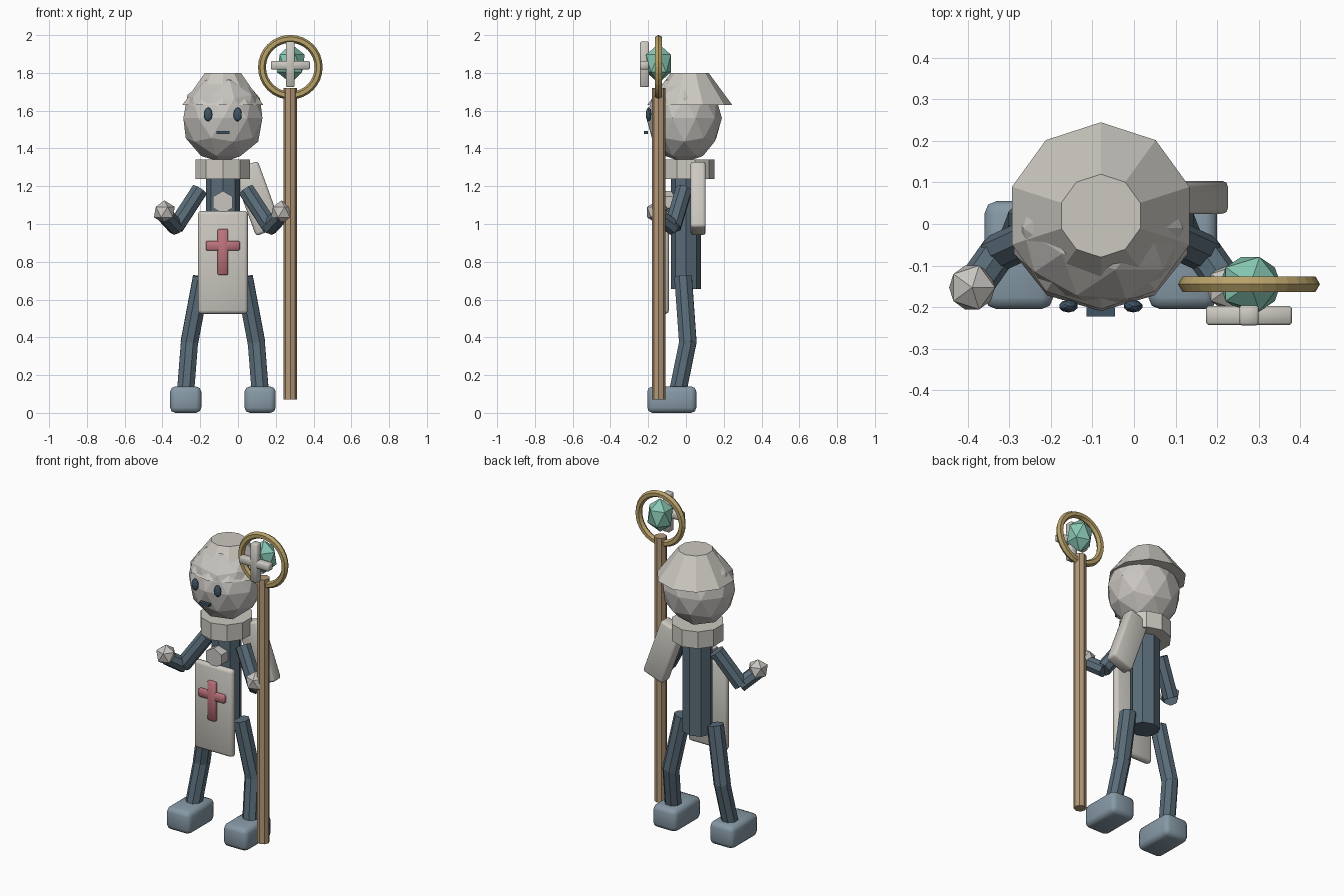
import bpy, math
from mathutils import Vector, Matrix

if "Cube" in bpy.data.objects:
    bpy.data.objects.remove(bpy.data.objects["Cube"])

CX = -0.08  # body centre line


def mat(name, *rgb):
    m = bpy.data.materials.new(name)
    m.diffuse_color = (*rgb, 1)
    m.use_nodes = True
    m.node_tree.nodes["Principled BSDF"].inputs["Base Color"].default_value = m.diffuse_color
    return m


CLOTH = mat("pale cloth", 0.60, 0.58, 0.53)
SKIN = mat("pale stone", 0.58, 0.56, 0.53)
BLUE = mat("slate blue", 0.10, 0.15, 0.19)
BOOT = mat("boot grey blue", 0.24, 0.32, 0.38)
DARK = mat("dark navy", 0.05, 0.09, 0.13)
RED = mat("dull red", 0.50, 0.17, 0.20)
WOOD = mat("wood", 0.46, 0.32, 0.19)
GOLD = mat("gold", 0.48, 0.36, 0.14)
GEM = mat("green gem", 0.25, 0.58, 0.46)


def finish(name, material):
    ob = bpy.context.object
    ob.name = name
    ob.data.materials.append(material)
    return ob


def box(name, loc, size, material, bevel=0.0, tilt=0.0, segs=2):
    bpy.ops.mesh.primitive_cube_add(size=1, location=loc)
    ob = finish(name, material)
    ob.data.transform(Matrix.Diagonal((*size, 1)))
    ob.rotation_euler.y = tilt
    if bevel:
        m = ob.modifiers.new("bevel", "BEVEL")
        m.width, m.segments = bevel, segs
    return ob


def ball(name, loc, size, material, sub):
    bpy.ops.mesh.primitive_ico_sphere_add(subdivisions=sub, radius=1, location=loc)
    ob = finish(name, material)
    ob.scale = size
    return ob


def cone(name, loc, r1, r2, height, material, sides):
    bpy.ops.mesh.primitive_cone_add(vertices=sides, radius1=r1, radius2=r2,
                                    depth=height, location=loc)
    return finish(name, material)


def rod(name, a, b, r, material, sides=8):
    a, b = Vector(a), Vector(b)
    ob = cone(name, (a + b) / 2, r, r, (b - a).length, material, sides)
    ob.rotation_euler = (b - a).to_track_quat('Z', 'Y').to_euler()
    return ob


# Head, helmet and face
ball("head", (CX, -0.01, 1.56), (0.22, 0.2, 0.235), SKIN, 2)
cone("helmet", (CX, 0.02, 1.715), 0.225, 0.10, 0.17, CLOTH, 10)
box("mouth", (CX, -0.212, 1.485), (0.068, 0.022, 0.016), DARK)

# Torso, collar, tabard and clasp
cone("collar", (CX, 0, 1.29), 0.152, 0.152, 0.105, CLOTH, 10)
torso = cone("torso", (CX, 0, 0.96), 0.09, 0.09, 0.61, BLUE, 8)
torso.scale.y = 0.88
box("tabard", (CX, -0.112, 0.797), (0.264, 0.045, 0.545), CLOTH, 0.018)
rod("clasp", (CX, -0.06, 1.115), (CX, -0.125, 1.115), 0.06, SKIN, 6)
box("tabard_cross_upright", (CX, -0.14, 0.852), (0.056, 0.024, 0.245), RED, 0.006, 0, 1)
box("tabard_cross_bar", (CX, -0.14, 0.885), (0.18, 0.023, 0.052), RED, 0.006, 0, 1)

# Limbs and eyes, mirrored across the body
for side, s in (("left", -1), ("right", 1)):
    def p(x, y, z):
        return (CX + s * x, y, z)
    ball(side + "_eye", p(0.078, -0.198, 1.58), (0.023, 0.015, 0.037), DARK, 2)
    rod(side + "_upper_arm", p(0.123, -0.012, 1.18), p(0.25, -0.07, 0.985), 0.046, BLUE)
    rod(side + "_forearm", p(0.245, -0.065, 0.98), p(0.305, -0.15, 1.045), 0.044, BLUE)
    ball(side + "_hand", p(0.31, -0.153, 1.063), (0.062,) * 3, SKIN, 1)
    rod(side + "_thigh", p(0.112, -0.015, 0.72), p(0.178, 0.01, 0.37), 0.05, BLUE)
    rod(side + "_shin", p(0.176, 0.012, 0.385), p(0.197, -0.042, 0.12), 0.049, BLUE)
    box(side + "_boot", p(0.197, -0.075, 0.07), (0.165, 0.26, 0.14), BOOT, 0.028)

# Satchel slung at the back of one side
box("satchel", (0.10, 0.064, 1.135), (0.145, 0.08, 0.37), CLOTH, 0.015, math.radians(-20))

# Staff with ring, gem and small cross
SX, SY = 0.277, -0.145
rod("staff_pole", (SX, SY, 0.07), (SX, SY, 1.72), 0.036, WOOD)
bpy.ops.mesh.primitive_torus_add(location=(SX, SY, 1.83), rotation=(math.pi / 2, 0, 0),
                                 major_segments=32, minor_segments=6,
                                 major_radius=0.15, minor_radius=0.021)
finish("staff_ring", GOLD)
ball("staff_gem", (SX + 0.003, SY, 1.85), (0.082, 0.077, 0.104), GEM, 1)
box("staff_cross_upright", (SX, -0.22, 1.845), (0.046, 0.048, 0.24), CLOTH, 0.005, 0, 1)
box("staff_cross_bar", (SX, -0.22, 1.84), (0.206, 0.046, 0.044), CLOTH, 0.005, 0, 1)

# Soften only the bevelled parts
for ob in list(bpy.data.objects):
    if ob.modifiers:
        bpy.ops.object.select_all(action='DESELECT')
        ob.select_set(True)
        bpy.context.view_layer.objects.active = ob
        bpy.ops.object.convert(target='MESH')
        bpy.ops.object.shade_smooth_by_angle(angle=math.radians(50))
